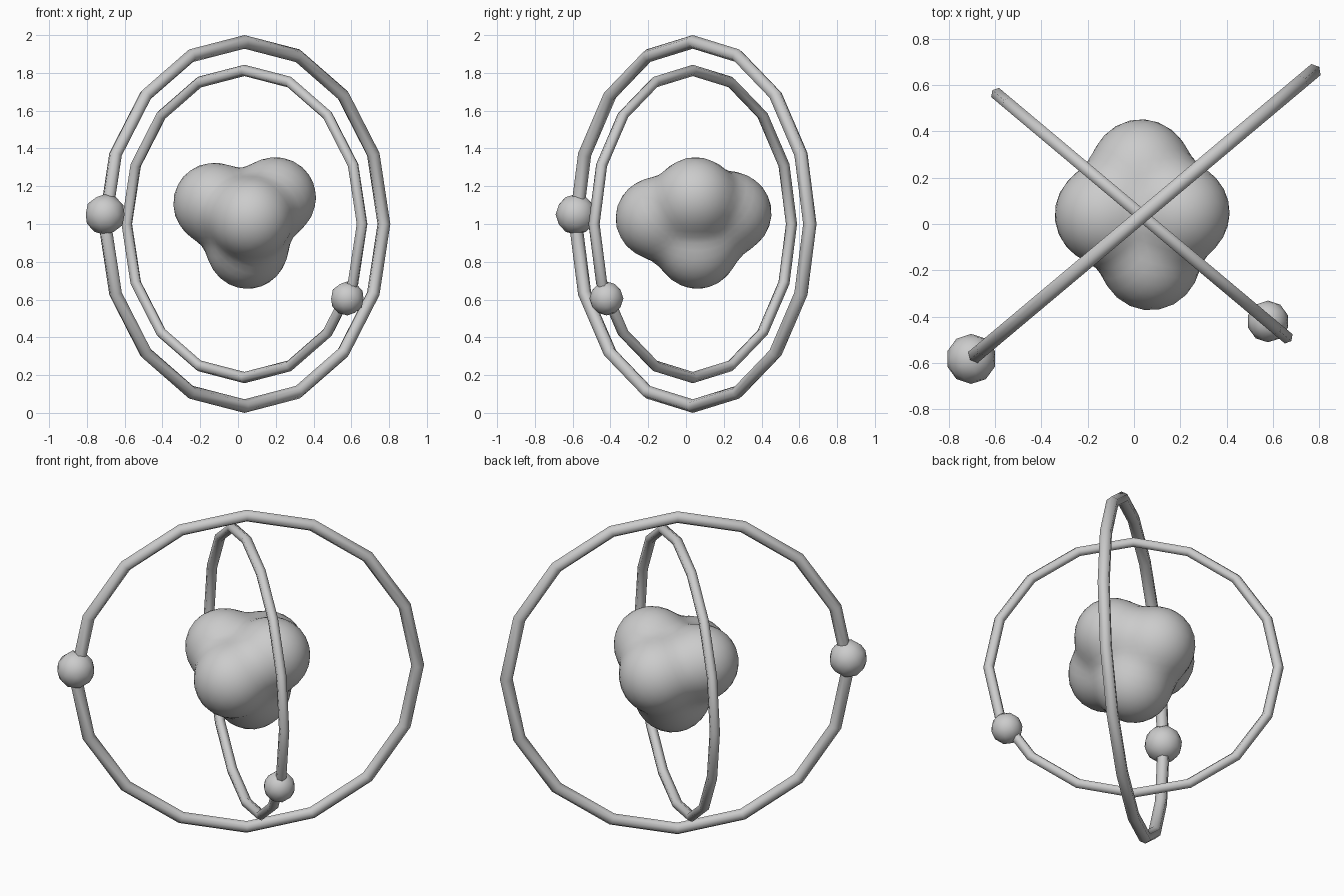
import bpy, bmesh, math
from mathutils import Vector

default = bpy.data.objects.get("Cube")
if default:
    bpy.data.objects.remove(default, do_unlink=True)

grey = bpy.data.materials.new("plain_grey")
grey.use_nodes = True
grey.diffuse_color = (0.6, 0.6, 0.6, 1)
grey.node_tree.nodes["Principled BSDF"].inputs["Base Color"].default_value = (0.6, 0.6, 0.6, 1)

CENTRE = Vector((0.034, 0.036, 1.0))


def finish(obj, name):
    obj.name = name
    obj.data.name = name
    obj.data.materials.append(grey)
    obj.data.polygons.foreach_set("use_smooth", [True] * len(obj.data.polygons))
    obj.data.update()


# Upright orbit ring with a ball riding on it
def orbit(name, heading, radius, tube, ball_angle, ball_radius):
    heading = math.radians(heading)
    bpy.ops.mesh.primitive_torus_add(
        major_segments=16, minor_segments=6, major_radius=radius, minor_radius=tube,
        location=CENTRE, rotation=(math.pi / 2, 0, heading))
    finish(bpy.context.object, name + "_ring")

    a = math.radians(ball_angle)
    along = Vector((math.cos(heading), math.sin(heading), 0))
    spot = CENTRE + radius * (along * math.cos(a) + Vector((0, 0, math.sin(a))))
    bpy.ops.mesh.primitive_ico_sphere_add(subdivisions=2, radius=ball_radius, location=spot)
    finish(bpy.context.object, name + "_ball")


orbit("outer_orbit", 40, 0.964, 0.036, 177, 0.108)
orbit("inner_orbit", -40, 0.813, 0.03, -29, 0.09)

# Lumpy core: a sphere pushed out to the soft union of five lobes
LOBES = [Vector(c) for c in (
    (-0.13, 0.04, 1.11),   # upper right-hand lobe
    (0.20, 0.05, 1.14),    # upper left-hand lobe
    (0.05, 0.06, 0.87),    # bottom lobe
    (0.07, -0.16, 1.03),   # front lobe
    (0.03, 0.24, 1.06),    # back lobe
)]
LOBE_RADIUS = 0.213
BLEND = 0.035


def outside(p):
    return sum(math.exp((LOBE_RADIUS - (p - c).length) / BLEND) for c in LOBES) < 1


middle = sum(LOBES, Vector()) / len(LOBES)
bm = bmesh.new()
bmesh.ops.create_icosphere(bm, subdivisions=4, radius=1)
for v in bm.verts:
    direction = v.co.normalized()
    near, far = 0.0, 0.8
    for _ in range(20):
        reach = (near + far) / 2
        if outside(middle + direction * reach):
            far = reach
        else:
            near = reach
    v.co = direction * near
mesh = bpy.data.meshes.new("core")
bm.to_mesh(mesh)
bm.free()
core = bpy.data.objects.new("core", mesh)
core.location = middle
bpy.context.collection.objects.link(core)
finish(core, "core")
